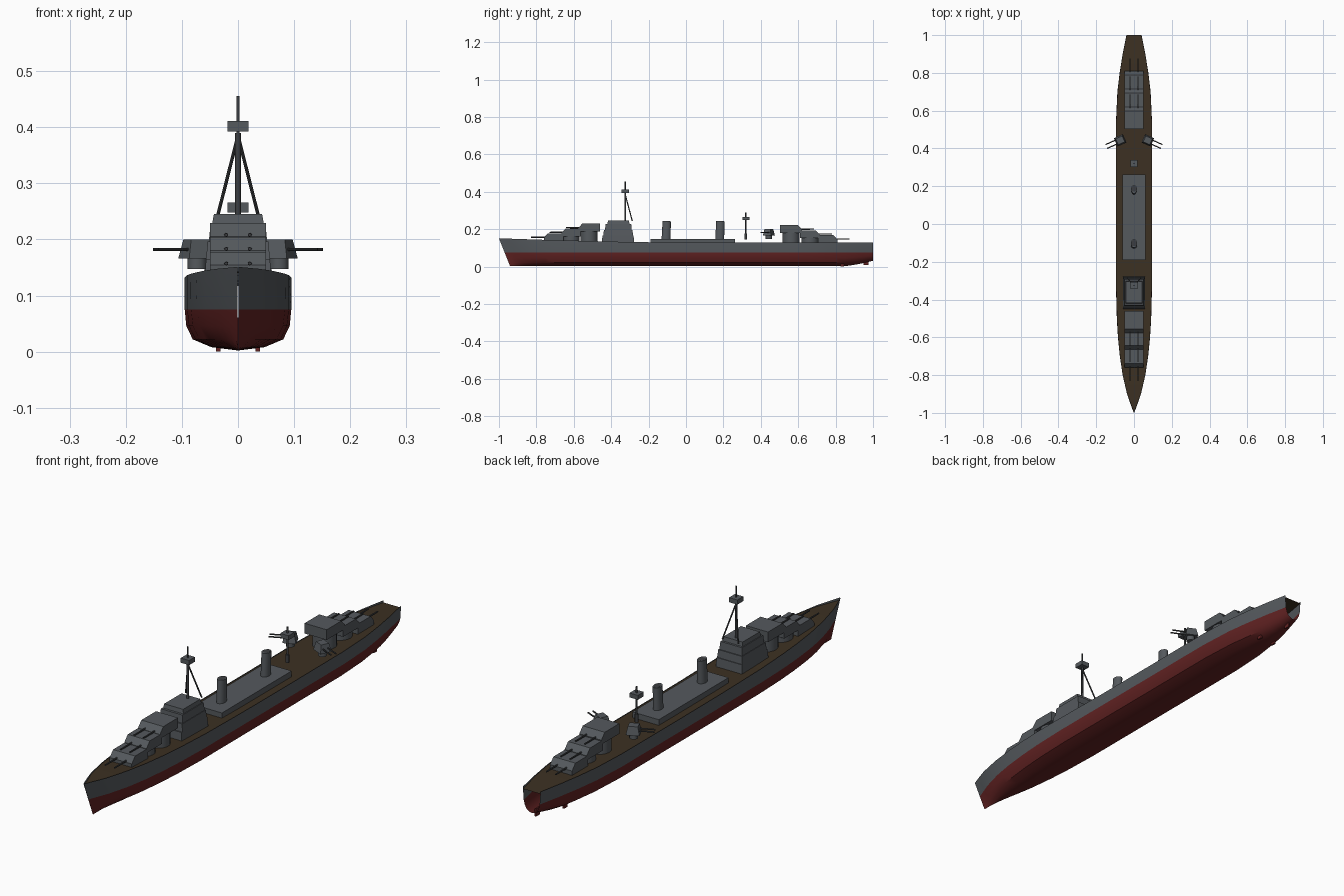
import bpy, bmesh, math
from mathutils import Vector, Matrix

cube = bpy.data.objects.get("Cube")
if cube:
    bpy.data.objects.remove(cube, do_unlink=True)


def material(name, rgb):
    m = bpy.data.materials.new(name)
    m.use_nodes = True
    m.diffuse_color = (*rgb, 1)
    m.node_tree.nodes["Principled BSDF"].inputs["Base Color"].default_value = (*rgb, 1)
    return m


GREY = material("ship_grey", (0.09, 0.1, 0.11))
RED = material("hull_red", (0.12, 0.016, 0.016))
BROWN = material("deck_brown", (0.045, 0.03, 0.016))
DARK = material("gun_dark", (0.045, 0.048, 0.052))


def finish(bm, name, mats, smooth=None, normals=True):
    if normals:
        bmesh.ops.recalc_face_normals(bm, faces=bm.faces)
    me = bpy.data.meshes.new(name)
    bm.to_mesh(me)
    bm.free()
    ob = bpy.data.objects.new(name, me)
    bpy.context.collection.objects.link(ob)
    for m in mats:
        me.materials.append(m)
    if smooth:
        bpy.context.view_layer.objects.active = ob
        bpy.ops.object.select_all(action='DESELECT')
        ob.select_set(True)
        bpy.ops.object.shade_smooth_by_angle(angle=math.radians(smooth))
    return ob


def box(name, x, y, z, mat=GREY, taper=0.0):
    """Box from ranges; taper shrinks the top on every side."""
    bm = bmesh.new()
    bmesh.ops.create_cube(bm, size=1)
    for v in bm.verts:
        t = taper if v.co.z > 0 else 0
        v.co = Vector([(a + b) / 2 + (c * (b - a - 2 * (t if i < 2 else 0)))
                       for i, ((a, b), c) in enumerate(zip((x, y, z), v.co))])
    return finish(bm, name, [mat])


def tube(name, a, b, r, r2=None, mat=GREY, sides=12, stretch=1.0):
    """Round bar between two points; stretch widens it along y."""
    a, b = Vector(a), Vector(b)
    bm = bmesh.new()
    bmesh.ops.create_cone(bm, cap_ends=True, segments=sides, radius1=r,
                          radius2=r if r2 is None else r2, depth=(b - a).length)
    bmesh.ops.scale(bm, vec=(1, stretch, 1), verts=bm.verts)
    rot = Vector((0, 0, 1)).rotation_difference(b - a).to_matrix().to_4x4()
    bm.transform(Matrix.Translation((a + b) / 2) @ rot)
    return finish(bm, name, [mat], 40)


def interp(table, y):
    for (y0, v0), (y1, v1) in zip(table, table[1:]):
        if y <= y1:
            return v0 + (v1 - v0) * (y - y0) / (y1 - y0)
    return table[-1][1]


# Hull lines: half beam, sheer and keel along the length
BEAM = [(-1, .001), (-.95, .02), (-.9, .037), (-.8, .06), (-.7, .075), (-.6, .085),
        (-.5, .091), (-.35, .095), (.55, .095), (.7, .088), (.8, .076), (.9, .06), (1, .04)]
SHEER = [(-1, .151), (-.7, .141), (-.3, .131), (0, .127), (1, .129)]
KEEL = [(-1, 0), (.85, 0), (.93, .012), (1, .03)]
# Section levels: width share, height, fineness towards the ends
LEVELS = [(1, None, 1), (1, .075, 1.12), (.97, .046, 1.25), (.85, .022, 1.4),
          (.5, .008, 1.6), (0, .002, 1)]
STATIONS = [-1, -.97, -.94, -.9, -.85, -.8, -.75, -.7, -.6, -.5, -.35, -.1, .2, .4,
            .55, .63, .7, .75, .8, .85, .9, .95, 1]
WIDE = .095


def section(y):
    b, top, k = interp(BEAM, y), interp(SHEER, y), interp(KEEL, y)
    rake = .4 * max(0, (-.75 - y) / .25)
    pts = []
    for share, z, fine in LEVELS:
        z = top if z is None else k + z * (1 - k / .075)
        pts.append(Vector((share * WIDE * (b / WIDE) ** fine, y + rake * (top - z), z)))
    return pts + [Vector((-p.x, p.y, p.z)) for p in reversed(pts[:-1])]


bm = bmesh.new()
rings = [[bm.verts.new(p) for p in section(y)] for y in STATIONS]
for r0, r1 in zip(rings, rings[1:]):
    for i in range(len(r0) - 1):
        f = bm.faces.new((r0[i], r0[i + 1], r1[i + 1], r1[i]))
        f.material_index = 1 if 0 < i < len(r0) - 2 else 0
hull = finish(bm, "hull", [GREY, RED], 35)

# Deck set a little below the hull edge
bm = bmesh.new()
rows = []
for y in STATIONS:
    drop = .003 + .006 * max(0, abs(y) - .85) / .15
    b = max(interp(BEAM, y) - .0008, .0002)
    rows.append([bm.verts.new((s * b, y + (.004 if y < -.9 else 0), interp(SHEER, y) - drop))
                 for s in (-1, 1)])
for r0, r1 in zip(rows, rows[1:]):
    bm.faces.new((r0[0], r0[1], r1[1], r1[0]))
finish(bm, "deck", [BROWN], normals=False)


def turret(name, back, front, top, deck, gun_z, reach):
    """Gun house with a sloped face on a round barbette, and two barrels."""
    d = 1 if front > back else -1
    low, w = top - .042, .05
    profile = [(back, low), (front, low), (front, low + .018),
               (front - d * .022, top), (back, top)]
    bm = bmesh.new()
    sides = [[bm.verts.new((s * w, y, z)) for y, z in profile] for s in (-1, 1)]
    n = len(profile)
    for s in sides:
        bm.faces.new(s)
    for i in range(n):
        j = (i + 1) % n
        bm.faces.new((sides[0][i], sides[0][j], sides[1][j], sides[1][i]))
    finish(bm, name + "_house", [GREY])
    mid = (back + front) / 2
    tube(name + "_barbette", (0, mid, deck - .01), (0, mid, low + .002), .046, sides=20)
    for s, side in ((1, "left"), (-1, "right")):
        tube(f"{name}_barrel_{side}", (s * .021, front - d * .03, gun_z),
             (s * .021, front + d * reach, gun_z), .004, .003, DARK, 8)


turret("fore_low_turret", -.655, -.76, .178, .137, .157, .07)
turret("fore_mid_turret", -.565, -.665, .204, .134, .183, .065)
turret("fore_high_turret", -.46, -.577, .229, .131, .208, .065)
turret("aft_high_turret", .503, .62, .222, .127, .2, .065)
turret("aft_mid_turret", .61, .715, .194, .127, .174, .065)
turret("aft_low_turret", .705, .81, .168, .127, .147, .065)

# Bridge in stepped tiers
for i, (w, y0, y1, z0, z1) in enumerate([
        (.06, -.45, -.277, .12, .165), (.057, -.442, -.283, .165, .196),
        (.052, -.433, -.29, .196, .228), (.046, -.42, -.302, .228, .245)]):
    box(f"bridge_tier_{i + 1}", (-w, w), (y0, y1), (z0, z1), taper=.003)

# Main mast with tripod legs and lookout
tube("main_mast", (0, -.325, .24), (0, -.325, .39), .005, mat=DARK)
tube("main_topmast", (0, -.325, .39), (0, -.325, .456), .003, mat=DARK)
box("main_lookout", (-.019, .019), (-.344, -.306), (.392, .411))
for s, side in ((1, "left"), (-1, "right")):
    tube(f"tripod_leg_{side}", (s * .036, -.287, .243), (0, -.325, .385), .003, mat=DARK, sides=8)

# Midship deckhouse and funnels
box("midship_deckhouse", (-.06, .06), (-.19, .262), (.12, .148))
for name, y in (("fore_funnel", -.107), ("aft_funnel", .18)):
    tube(name, (0, y, .14), (0, y + .004, .242), .017, .016, sides=24, stretch=1.4)
    tube(name + "_mouth", (0, y + .004, .242), (0, y + .004, .2425), .013, mat=DARK,
         sides=24, stretch=1.4)

# Aft mast
tube("aft_mast", (0, .32, .145), (0, .32, .29), .004, mat=DARK)
tube("aft_mast_foot", (0, .32, .145), (0, .32, .178), .007, mat=DARK)
box("aft_lookout", (-.019, .019), (.301, .339), (.248, .266))

# Side gun mounts, turned outward and slightly forward
for s, side in ((1, "left"), (-1, "right")):
    turn = Matrix.Translation((s * .073, .443, 0)) @ Matrix.Rotation(-s * math.radians(24), 4, 'Z')
    parts = [tube(f"side_gun_base_{side}", (0, 0, .147), (0, 0, .168), .017),
             box(f"side_gun_house_{side}", (-.026, .026), (-.024, .024), (.166, .2), taper=.007)]
    for d in (-.011, .011):
        parts.append(tube(f"side_gun_barrel_{side}", (s * .01, d, .182), (s * .08, d, .182),
                          .003, mat=DARK, sides=8))
    for p in parts:
        p.matrix_world = turn

# Rudder and shaft struts
box("rudder", (-.003, .003), (.95, .976), (.008, .04), RED)
for s, side in ((1, "left"), (-1, "right")):
    box(f"shaft_strut_{side}", (s * .035 - .004, s * .035 + .004), (.825, .845), (0, .02), RED)
